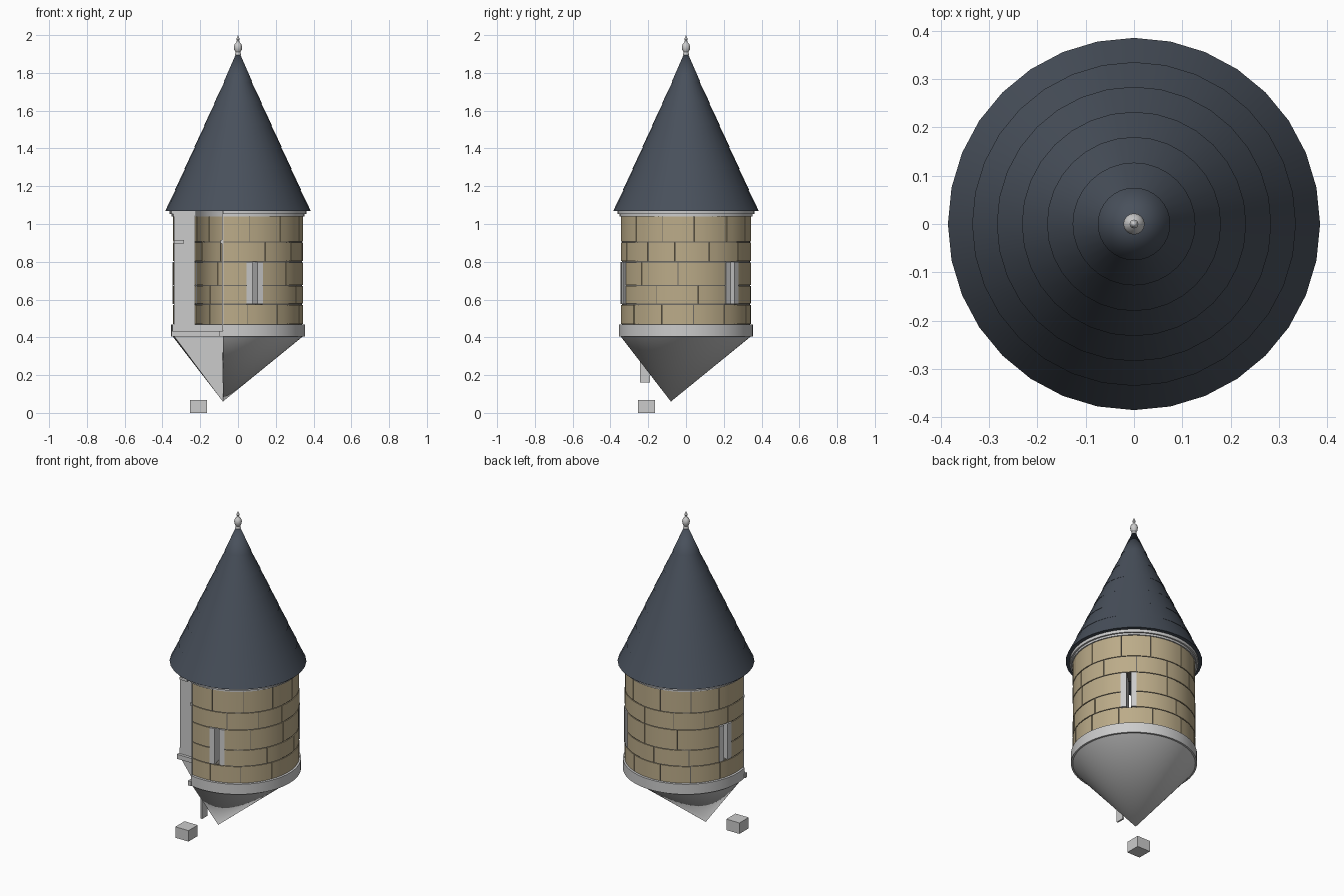
import bpy, bmesh, math, random
from math import sin, cos, asin, radians, degrees, pi

if "Cube" in bpy.data.objects:
    bpy.data.objects.remove(bpy.data.objects["Cube"])

random.seed(4)
C = -0.08                       # planes of the building corner the turret wraps
R_IN, R_OUT = 0.237, 0.345
WINDOWS = [-75, 45, 165]
HALF, SLIT = 7.5, 2.1           # window surround and slit half angles
LO, HI = -999, 999              # markers: end on the corner planes


def material(name, rgb):
    m = bpy.data.materials.new(name)
    m.diffuse_color = (*rgb, 1)
    m.use_nodes = True
    m.node_tree.nodes["Principled BSDF"].inputs["Base Color"].default_value = m.diffuse_color
    return m


STONE = material("sandstone", (0.50, 0.41, 0.25))
SLATE = material("slate", (0.065, 0.08, 0.105))
DARK = material("mortar", (0.16, 0.15, 0.13))


def finish(name, bm, mat=None, smooth=True):
    bmesh.ops.recalc_face_normals(bm, faces=bm.faces[:])
    me = bpy.data.meshes.new(name)
    bm.to_mesh(me)
    bm.free()
    ob = bpy.data.objects.new(name, me)
    bpy.context.collection.objects.link(ob)
    if mat:
        me.materials.append(mat)
    if smooth:
        bpy.ops.object.select_all(action='DESELECT')
        ob.select_set(True)
        bpy.context.view_layer.objects.active = ob
        bpy.ops.object.shade_smooth_by_angle(angle=radians(30))
    return ob


def angle(a, r):
    if a == LO:
        return -90 - degrees(asin(-C / r))
    if a == HI:
        return 180 + degrees(asin(-C / r))
    return a


def arc(a0, a1, r, n):
    s, e = radians(angle(a0, r)), radians(angle(a1, r))
    return [(r * cos(s + (e - s) * i / n), r * sin(s + (e - s) * i / n)) for i in range(n + 1)]


def arc_block(bm, a0, a1, r0, r1, z0, z1):
    """Curved block between two angles, radii and heights."""
    n = max(1, round((angle(a1, r1) - angle(a0, r1)) / 6))
    inner, outer = arc(a0, a1, r0, n), arc(a0, a1, r1, n)
    rows = [[bm.verts.new((*p, z)) for p in pts]
            for pts, z in ((inner, z0), (outer, z0), (outer, z1), (inner, z1))]
    for i in range(n):
        for k in range(4):
            a, b = rows[k], rows[(k + 1) % 4]
            bm.faces.new((a[i], a[i + 1], b[i + 1], b[i]))
    for i in (0, n):
        bm.faces.new([r[i] for r in rows])


def box(name, lo, hi):
    bm = bmesh.new()
    bmesh.ops.create_cube(bm, size=1)
    for v in bm.verts:
        v.co = [(lo[i] + hi[i]) / 2 + v.co[i] * (hi[i] - lo[i]) for i in range(3)]
    return finish(name, bm, smooth=False)


def lathe(name, profile, n, mat=None):
    bm = bmesh.new()
    rings = []
    for r, z in profile:
        if r == 0:
            rings.append([bm.verts.new((0, 0, z))] * n)
        else:
            rings.append([bm.verts.new((r * cos(2 * pi * i / n), r * sin(2 * pi * i / n), z)) for i in range(n)])
    for a, b in zip(rings, rings[1:]):
        for i in range(n):
            j = (i + 1) % n
            bm.faces.new(list(dict.fromkeys((a[i], a[j], b[j], b[i]))))
    return finish(name, bm, mat)


# corbel: skewed cone whose tip lies under the building corner
bm = bmesh.new()
tip = bm.verts.new((C, C, 0.06))
rim = [bm.verts.new((x, y, 0.41)) for x, y in arc(LO, HI, 0.35, 48)]
rim.append(bm.verts.new((C, C, 0.41)))
bm.faces.new(rim)
for i in range(len(rim)):
    bm.faces.new((rim[i], rim[(i + 1) % len(rim)], tip))
finish("corbel", bm)

# floor band
bm = bmesh.new()
pts = arc(LO, HI, 0.355, 48) + [(C, C)]
low = [bm.verts.new((x, y, 0.405)) for x, y in pts]
top = [bm.verts.new((x, y, 0.468)) for x, y in pts]
bm.faces.new(low)
bm.faces.new(top)
for i in range(len(pts)):
    j = (i + 1) % len(pts)
    bm.faces.new((low[i], low[j], top[j], top[i]))
finish("floor_band", bm)

# wall core, left open at the window slits
gaps = [LO] + [w + d for w in WINDOWS for d in (-HALF, HALF)] + [HI]
spans = list(zip(gaps[::2], gaps[1::2]))
bm = bmesh.new()
for a0, a1, z0, z1 in [(LO, HI, 0.468, 0.575), (LO, HI, 0.80, 1.045)] + [(a, b, 0.575, 0.80) for a, b in spans]:
    arc_block(bm, a0, a1, R_IN + 0.005, R_OUT - 0.005, z0, z1)
finish("wall_core", bm, DARK)

# stone courses, outer facing and inner lining
LEVELS = [0.468, 0.575, 0.675, 0.80, 0.905, 1.043]
bm = bmesh.new()
for row, (z0, z1) in enumerate(zip(LEVELS, LEVELS[1:])):
    for a0, a1 in (spans if row in (1, 2) else [(LO, HI)]):
        s, e = angle(a0, R_OUT), angle(a1, R_OUT)
        n = max(1, round((e - s) / 31))
        step = (e - s) / n
        shift = 0.22 if row % 2 else -0.22
        cuts = [a0] + [s + step * (i + shift + random.uniform(-0.1, 0.1)) for i in range(1, n)] + [a1]
        for i in range(n):
            b0 = cuts[i] if i == 0 else cuts[i] + 0.4
            b1 = cuts[i + 1] if i == n - 1 else cuts[i + 1] - 0.4
            for r0, r1 in ((R_OUT - 0.02, R_OUT), (R_IN, R_IN + 0.02)):
                arc_block(bm, b0, b1, r0, r1, z0 + 0.003, z1 - 0.003)
finish("wall_stones", bm, STONE)

# window jambs
for k, w in enumerate(WINDOWS):
    bm = bmesh.new()
    for a, b in ((w - HALF, w - SLIT), (w + SLIT, w + HALF)):
        arc_block(bm, a, b, R_IN - 0.002, R_OUT + 0.004, 0.577, 0.798)
    finish(f"window_jambs_{k + 1}", bm)

# flat grey end caps where the wall meets the building, with sill and cramp
for name, swap in (("left", False), ("front", True)):
    for part, lo, hi in (
            ("end_cap", (-0.338, C - 0.004, 0.435), (-0.23, C + 0.002, 1.065)),
            ("sill", (-0.352, C - 0.018, 0.405), (-0.06, C + 0.004, 0.433)),
            ("cramp", (-0.338, C - 0.012, 0.898), (-0.285, C, 0.914))):
        if swap:
            lo, hi = (lo[1], lo[0], lo[2]), (hi[1], hi[0], hi[2])
        box(f"{name}_{part}", lo, hi)

# eave ring
bm = bmesh.new()
arc_block(bm, LO, HI, R_IN, 0.352, 1.04, 1.052)
arc_block(bm, LO, HI, R_IN, 0.362, 1.052, 1.072)
finish("eave_ring", bm)

# roof: overlapping slate courses, each with a small overhang
radii = [0.385, 0.335, 0.284, 0.232, 0.18, 0.127, 0.075, 0.0]
z_at = lambda r: 1.07 + 0.85 * (1 - r / 0.385)
profile = [(0, 1.07), (0.385, 1.07)]
for i, r in enumerate(radii[1:]):
    if r:
        profile += [(r - 0.005, z_at(r) + 0.002), (r, z_at(r) - 0.001)]
    else:
        profile.append((0, 1.925))
lathe("roof", profile, 32, SLATE)

# finial
lathe("finial", [(0, 1.895), (0.016, 1.895), (0.013, 1.91), (0.02, 1.922), (0.022, 1.937), (0.018, 1.952),
                 (0.008, 1.962), (0.006, 1.97), (0.009, 1.977), (0.006, 1.986), (0, 2.0)], 16)

# loose strut under the corbel and ground block
box("corbel_strut", (C - 0.006, -0.243, 0.16), (C + 0.004, -0.19, 0.32))
box("ground_block", (-0.253, -0.253, 0.0), (-0.163, -0.163, 0.068))
